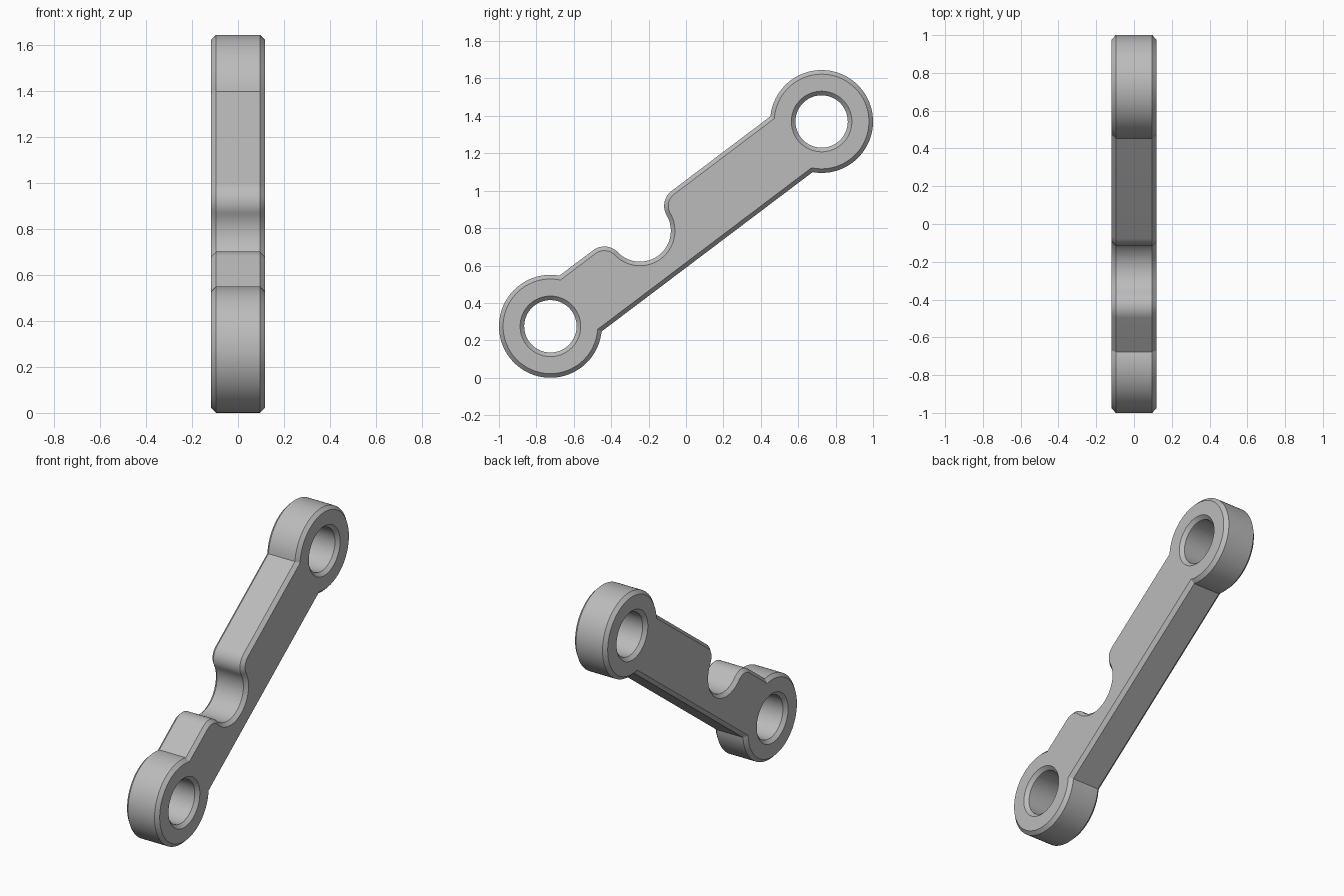
import bpy, bmesh
from math import sin, cos, asin, atan2, sqrt, pi
from mathutils import Vector

cube = bpy.data.objects.get("Cube")
if cube:
    bpy.data.objects.remove(cube, do_unlink=True)

# Dimensions, measured along and across the arm
EYE_A = Vector((0, -0.725, 0.275))
EYE_B = Vector((0, 0.725, 1.37))
ALONG = (EYE_B - EYE_A).normalized()
ACROSS = Vector((0, -ALONG.z, ALONG.y))
LENGTH = (EYE_B - EYE_A).length
EYE_R, HOLE_R, HALF_WIDTH = 0.275, 0.14, 0.187
NOTCH_U, NOTCH_V, NOTCH_R, FILLET_R = 0.69, 0.119, 0.165, 0.1
HALF_THICK, CHAMFER = 0.118, 0.022


def arc(cu, cv, r, start, end, steps):
    angles = [start + (end - start) * i / steps for i in range(steps + 1)]
    return [(cu + r * cos(a), cv + r * sin(a)) for a in angles]


def outline(d):
    """Outer profile of the link, inset by d."""
    r, h = EYE_R - d, HALF_WIDTH - d
    phi = asin(h / r)
    fillet_v = HALF_WIDTH - FILLET_R
    drop = fillet_v - NOTCH_V
    du = sqrt((NOTCH_R + FILLET_R) ** 2 - drop ** 2)
    a = atan2(drop, du)
    pts = arc(0, 0, r, phi, 2 * pi - phi, 64)
    pts += arc(LENGTH, 0, r, phi - pi, pi - phi, 64)
    pts += arc(NOTCH_U + du, fillet_v, FILLET_R - d, pi / 2, pi + a, 16)
    pts += arc(NOTCH_U, NOTCH_V, NOTCH_R + d, a, -pi - a, 32)[1:-1]
    pts += arc(NOTCH_U - du, fillet_v, FILLET_R - d, -a, pi / 2, 16)
    return pts


def hole(cu):
    return lambda d: arc(cu, 0, HOLE_R + d, 0, 2 * pi, 64)[:-1]


# Chamfered walls: each profile is swept through four levels of thickness
bm = bmesh.new()
levels = [(-HALF_THICK, CHAMFER), (CHAMFER - HALF_THICK, 0),
          (HALF_THICK - CHAMFER, 0), (HALF_THICK, CHAMFER)]
caps = ([], [])
for profile in (outline, hole(0), hole(LENGTH)):
    rings = []
    for x, inset in levels:
        rings.append([bm.verts.new(EYE_A + ALONG * u + ACROSS * v + Vector((x, 0, 0)))
                      for u, v in profile(inset)])
    n = len(rings[0])
    for low, high in zip(rings, rings[1:]):
        for i in range(n):
            j = (i + 1) % n
            bm.faces.new((low[i], low[j], high[j], high[i]))
    for cap, ring in zip(caps, (rings[0], rings[-1])):
        cap += [bm.edges.get((ring[i], ring[(i + 1) % n])) for i in range(n)]

# Flat sides with both eye holes left open
for cap in caps:
    bmesh.ops.triangle_fill(bm, use_beauty=True, use_dissolve=False, edges=cap)
bmesh.ops.recalc_face_normals(bm, faces=bm.faces)

mesh = bpy.data.meshes.new("link_arm")
bm.to_mesh(mesh)
bm.free()
link = bpy.data.objects.new("link_arm", mesh)
bpy.context.collection.objects.link(link)

# Plain grey metal
grey = bpy.data.materials.new("plain_grey")
grey.use_nodes = True
grey.diffuse_color = (0.5, 0.5, 0.5, 1)
grey.node_tree.nodes["Principled BSDF"].inputs["Base Color"].default_value = (0.5, 0.5, 0.5, 1)
mesh.materials.append(grey)

bpy.ops.object.select_all(action='DESELECT')
link.select_set(True)
bpy.context.view_layer.objects.active = link
bpy.ops.object.shade_smooth_by_angle(angle=pi / 6)
